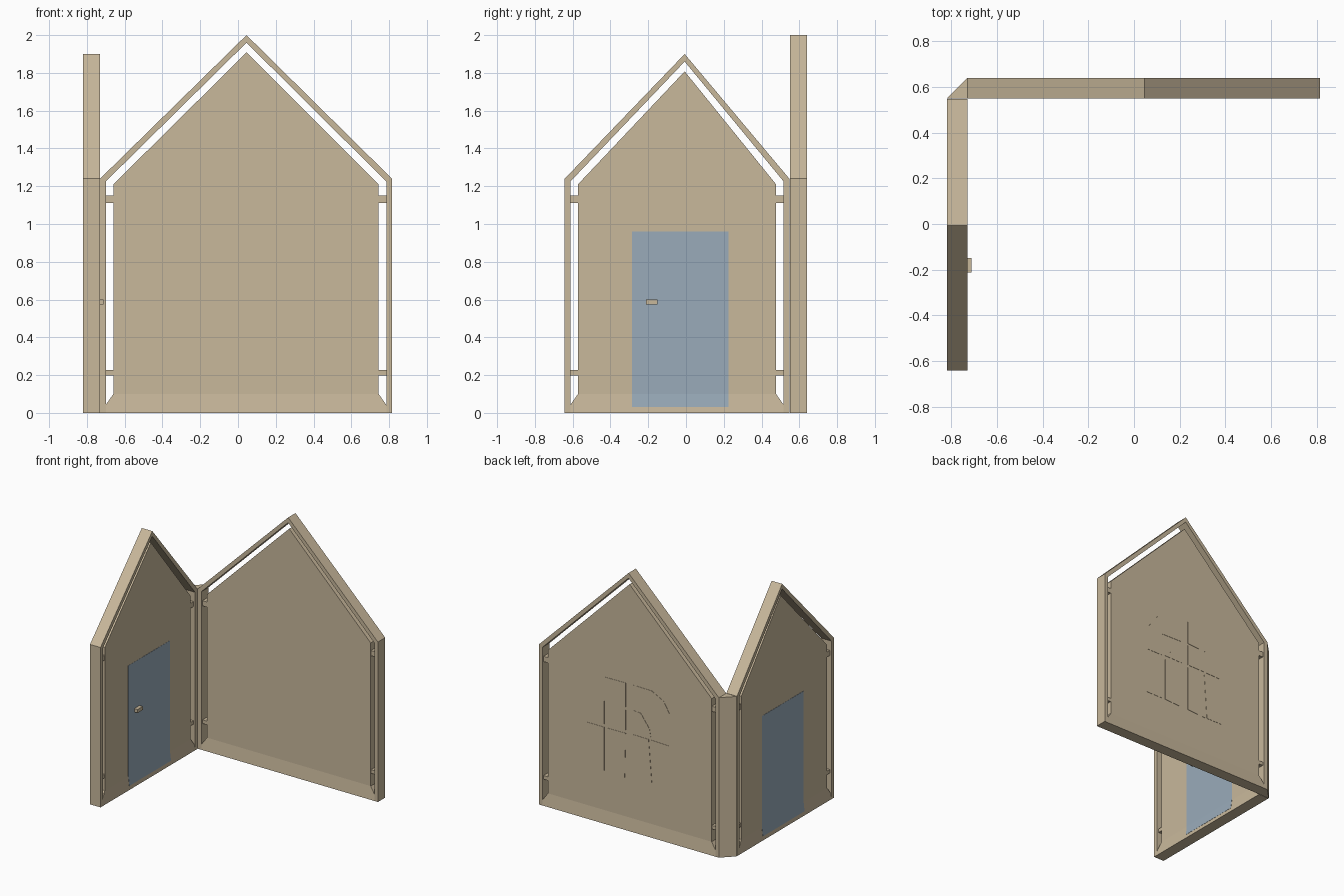
import bpy, bmesh

if "Cube" in bpy.data.objects:
    bpy.data.objects.remove(bpy.data.objects["Cube"])


def material(name, rgb):
    m = bpy.data.materials.new(name)
    m.diffuse_color = (*rgb, 1)
    m.use_nodes = True
    m.node_tree.nodes["Principled BSDF"].inputs["Base Color"].default_value = m.diffuse_color
    return m


TAN = material("tan_board", (0.58, 0.48, 0.33))
BLUE = material("door_blue", (0.32, 0.41, 0.49))
HALF = 0.045      # half depth of the frames
PANEL = 0.033     # half depth of the recessed panels


# Places wall coordinates (along, depth, height) in the world
def back(u, w, z):
    return (u, 0.595 + w, z)


def left(u, w, z):
    return (-0.775 + w, u, z)


def solid(name, place, pts, faces=None, mat=TAN, near=None):
    """Slab from (along, height, half depth) points; near fixes the inner side."""
    n = len(pts)
    bm = bmesh.new()
    a = [bm.verts.new(place(u, -h if near is None else near, z)) for u, z, h in pts]
    b = [bm.verts.new(place(u, h, z)) for u, z, h in pts]
    for f in faces or [range(n)]:
        bm.faces.new([a[i] for i in f])
        bm.faces.new([b[i] for i in reversed(list(f))])
    for i in range(n):
        j = (i + 1) % n
        bm.faces.new((a[j], a[i], b[i], b[j]))
    bmesh.ops.recalc_face_normals(bm, faces=bm.faces)
    me = bpy.data.meshes.new(name)
    bm.to_mesh(me)
    bm.free()
    me.materials.append(mat)
    ob = bpy.data.objects.new(name, me)
    bpy.context.collection.objects.link(ob)
    return ob


def rect(u0, u1, z0, z1, h):
    return [(u0, z0, h), (u1, z0, h), (u1, z1, h), (u0, z1, h)]


def gable_wall(name, place, u0, u1, apex, top):
    # Open frame: two posts and two rafters
    frame = [(u0, 0), (u0, 1.24), (apex, top), (u1, 1.24), (u1, 0),
             (u1 - 0.03, 0), (u1 - 0.03, 1.225), (apex, top - 0.04),
             (u0 + 0.03, 1.225), (u0 + 0.03, 0)]
    solid(name + "_frame", place, [(u, z, HALF) for u, z in frame],
          [[0, 1, 8, 9], [1, 2, 7, 8], [2, 3, 6, 7], [3, 4, 5, 6]])
    # Inner panel flaring out to the full base
    p0, p1 = u0 + 0.07, u1 - 0.07
    solid(name + "_panel", place,
          [(u0, 0, HALF), (u1, 0, HALF), (p1, 0.1, PANEL), (p1, 1.21, PANEL),
           (apex, top - 0.092, PANEL), (p0, 1.21, PANEL), (p0, 0.1, PANEL)],
          [[0, 1, 2, 6], [2, 3, 4, 5, 6]])
    # Short pegs bridging the side gaps
    for side, (a, b) in (("a", (u0 + 0.02, p0 + 0.01)), ("b", (p1 - 0.01, u1 - 0.02))):
        solid(f"{name}_lower_peg_{side}", place, rect(a, b, 0.198, 0.226, 0.03))
        solid(f"{name}_upper_peg_{side}", place, rect(a, b, 1.11, 1.15, 0.03))


gable_wall("back_wall", back, -0.73, 0.815, 0.045, 2.0)
gable_wall("left_wall", left, -0.642, 0.547, -0.007, 1.9)

# Triangular corner post joining the walls
corner = [(-0.82, 0.55), (-0.73, 0.55), (-0.73, 0.64)]
bm = bmesh.new()
base = bm.faces.new([bm.verts.new((x, y, 0)) for x, y in corner])
ext = bmesh.ops.extrude_face_region(bm, geom=[base], use_keep_orig=True)
for v in ext["geom"]:
    if isinstance(v, bmesh.types.BMVert):
        v.co.z = 1.24
bmesh.ops.recalc_face_normals(bm, faces=bm.faces)
me = bpy.data.meshes.new("corner_post")
bm.to_mesh(me)
bm.free()
me.materials.append(TAN)
bpy.context.collection.objects.link(bpy.data.objects.new("corner_post", me))

# Door skin following the panel and its flared base
d, e = PANEL + 0.0015, 0.0429
solid("door", left,
      [(-0.285, 0.03, e), (0.225, 0.03, e), (0.225, 0.1, d), (0.225, 0.96, d),
       (-0.285, 0.96, d), (-0.285, 0.1, d)],
      [[0, 1, 2, 5], [2, 3, 4, 5]], BLUE)
solid("door_handle", left, rect(-0.213, -0.15, 0.573, 0.6, 0.063), near=0.03)

# Window panes on the outside of the back wall
panes = {
    "upper_left": [(.403, .767), (.403, .946), (.261, 1.133), (.077, 1.135),
                   (.077, .948), (.261, .945), (.261, .767)],
    "inner_left": [(.231, .773), (.077, .924), (.077, .77)],
    "upper_right": [(.017, 1.136), (-.146, 1.133), (-.249, 1.08), (-.30, .994),
                    (-.30, .768), (-.146, .772), (-.146, .945), (.017, .955)],
    "inner_right": [(.017, .94), (-.052, .935), (-.129, .83), (-.138, .773), (.017, .775)],
    "lower_1": [(.403, .743), (.261, .743), (.261, .406), (.403, .406)],
    "lower_2": [(.231, .743), (.077, .745), (.085, .40), (.231, .406)],
    "lower_3": [(.017, .752), (-.12, .75), (-.15, .39), (.017, .40)],
    "lower_4": [(-.14, .75), (-.30, .745), (-.30, .393), (-.165, .393)],
}
for name, pts in panes.items():
    solid("window_pane_" + name, back, [(u, z, PANEL + 0.002) for u, z in pts],
          near=PANEL - 0.005)
